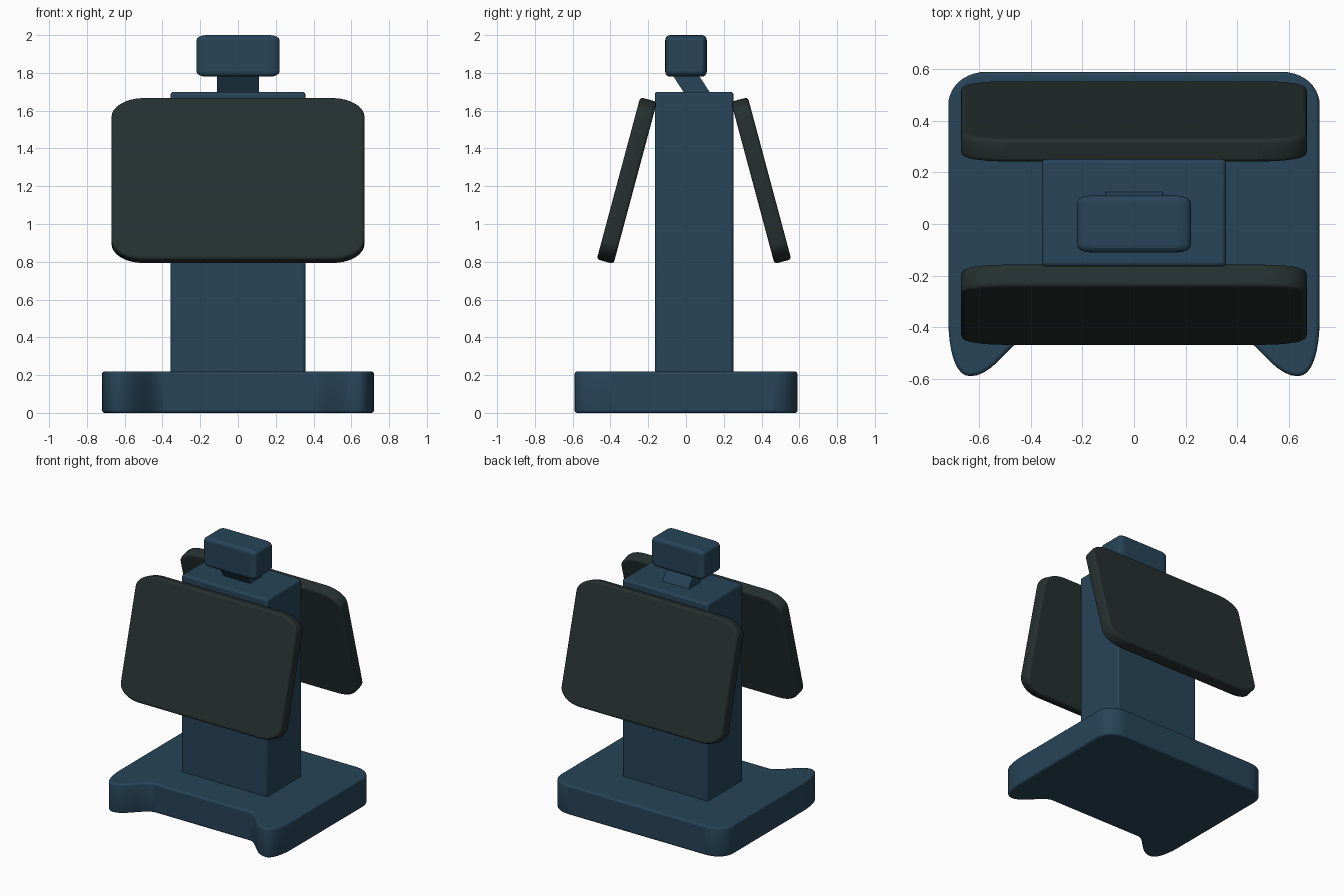
import bpy, bmesh, math
from mathutils import Matrix, Vector

if "Cube" in bpy.data.objects:
    bpy.data.objects.remove(bpy.data.objects["Cube"])


def material(name, rgb):
    m = bpy.data.materials.new(name)
    m.diffuse_color = (*rgb, 1)
    m.use_nodes = True
    m.node_tree.nodes["Principled BSDF"].inputs["Base Color"].default_value = m.diffuse_color
    return m


BLUE = material("slate blue", (0.020, 0.058, 0.097))
DARK = material("charcoal green", (0.019, 0.030, 0.029))


def finish(bm, name, mat, matrix=Matrix()):
    """Smooth the curved sides, keep flat faces flat, and link the object."""
    bmesh.ops.recalc_face_normals(bm, faces=bm.faces)
    big = 0.04 * max(f.calc_area() for f in bm.faces)
    for f in bm.faces:
        f.smooth = True
    for e in bm.edges:
        flat = any(f.calc_area() > big for f in e.link_faces)
        e.smooth = not flat and e.calc_face_angle(0) < math.radians(40)
    bm.transform(matrix)
    me = bpy.data.meshes.new(name)
    bm.to_mesh(me)
    bm.free()
    me.materials.append(mat)
    ob = bpy.data.objects.new(name, me)
    bpy.context.collection.objects.link(ob)
    return ob


def prism(name, outline, z0, z1, bevel, mat, matrix=Matrix()):
    """Extrude an outline along z and round its rims."""
    bm = bmesh.new()
    face = bm.faces.new([bm.verts.new((x, y, z0)) for x, y in outline])
    top = bmesh.ops.extrude_face_region(bm, geom=[face])["geom"]
    bmesh.ops.translate(bm, vec=(0, 0, z1 - z0),
                        verts=[v for v in top if isinstance(v, bmesh.types.BMVert)])
    rims = [e for e in bm.edges if abs(e.verts[0].co.z - e.verts[1].co.z) < 1e-5]
    bmesh.ops.bevel(bm, geom=rims, offset=bevel, segments=3, profile=0.5,
                    affect='EDGES', clamp_overlap=True)
    return finish(bm, name, mat, matrix)


def rounded_rect(hx, hy, rx, ry, n=8):
    pts = []
    for q, (sx, sy) in enumerate([(1, 1), (-1, 1), (-1, -1), (1, -1)]):
        for i in range(n + 1):
            a = math.pi / 2 * (q + i / n)
            pts.append((sx * (hx - rx) + rx * math.cos(a),
                        sy * (hy - ry) + ry * math.sin(a)))
    return pts


def bezier(p0, p1, p2, p3, n=10):
    out = []
    for i in range(n):
        t = i / n
        u = 1 - t
        out.append(tuple(u**3 * a + 3 * u * u * t * b + 3 * u * t * t * c + t**3 * d
                         for a, b, c, d in zip(p0, p1, p2, p3)))
    return out


# Base plate with two forward toes
half = bezier((0.40, -0.43), (0.48, -0.45), (0.54, -0.59), (0.635, -0.59))
half += bezier((0.635, -0.59), (0.70, -0.59), (0.72, -0.47), (0.72, -0.36))
half += bezier((0.72, 0.46), (0.72, 0.53), (0.66, 0.59), (0.57, 0.59))
half += [(0.57, 0.59)]
prism("base", half + [(-x, y) for x, y in reversed(half)], 0, 0.22, 0.014, BLUE)

# Upright column
prism("column", rounded_rect(0.357, 0.208, 0.016, 0.016, 4), 0.15, 1.70, 0.02, BLUE,
      Matrix.Translation((0, 0.043, 0)))

# Slanted neck: a sheared block
bm = bmesh.new()
bmesh.ops.create_cube(bm, size=1)
for v in bm.verts:
    z = 1.745 + 0.16 * v.co.z
    v.co = Vector((0.22 * v.co.x, 0.026 + 0.138 * v.co.y - 0.65 * (z - 1.745), z))
finish(bm, "neck", BLUE)

# Head block, rounded before stretching
bm = bmesh.new()
bmesh.ops.create_cube(bm, size=1)
bmesh.ops.bevel(bm, geom=bm.edges[:], offset=0.12, segments=4, profile=0.5,
                affect='EDGES', clamp_overlap=True)
finish(bm, "head", BLUE,
       Matrix.Translation((0, 0, 1.89)) @ Matrix.Diagonal((0.44, 0.22, 0.22, 1)))

# Front and back tilted panels
for name, y, tilt in (("front_panel", -0.313, -15), ("back_panel", 0.398, 15)):
    prism(name, rounded_rect(0.67, 0.444, 0.17, 0.105), -0.046, 0.046, 0.016, DARK,
          Matrix.Translation((0, y, 1.23)) @ Matrix.Rotation(math.radians(90 + tilt), 4, 'X'))
